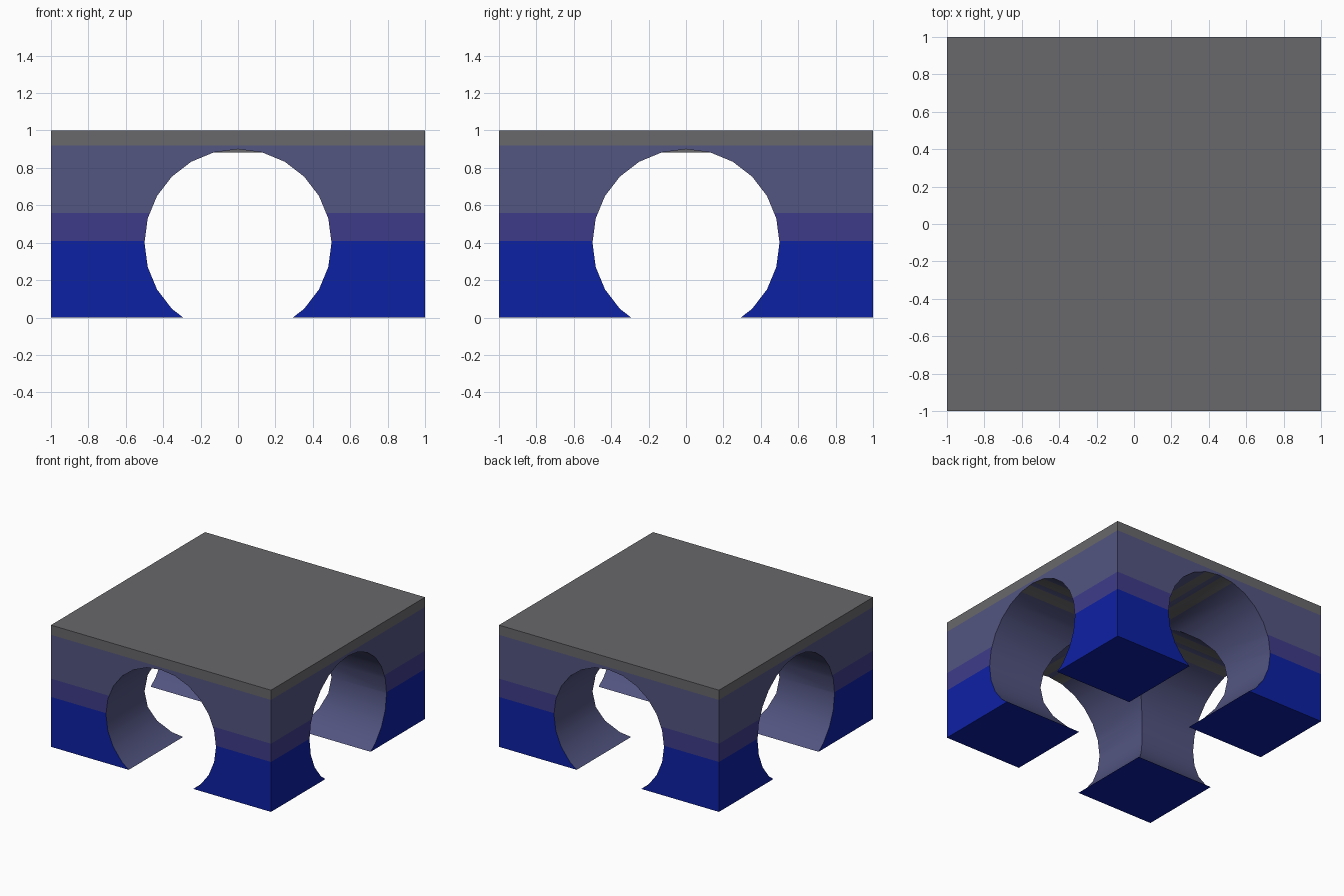
import bpy, bmesh, math
from mathutils import Vector

if "Cube" in bpy.data.objects:
    bpy.data.objects.remove(bpy.data.objects["Cube"])

R, CZ, SIDES = 0.5, 0.4, 24          # tunnel radius, axis height, sides
BANDS = (0.41, 0.56, 0.92)           # colour changes up the walls
FLAT = R * math.sin(math.radians(15))
FLAT_Z = CZ + R * math.cos(math.radians(15))


def material(name, rgb):
    m = bpy.data.materials.new(name)
    m.diffuse_color = (*rgb, 1)
    m.use_nodes = True
    m.node_tree.nodes["Principled BSDF"].inputs["Base Color"].default_value = m.diffuse_color
    return m


mats = [material("deep blue", (0.004, 0.015, 0.37)),
        material("violet blue", (0.048, 0.044, 0.25)),
        material("slate blue", (0.085, 0.09, 0.22)),
        material("grey", (0.14, 0.139, 0.15))]


def new_object(name, bm):
    me = bpy.data.meshes.new(name)
    bmesh.ops.recalc_face_normals(bm, faces=bm.faces[:])
    bm.to_mesh(me)
    bm.free()
    ob = bpy.data.objects.new(name, me)
    bpy.context.collection.objects.link(ob)
    for m in mats:
        me.materials.append(m)
    return ob


def box(name, size, z0, z1, cuts=()):
    bm = bmesh.new()
    bmesh.ops.create_cube(bm, size=1)
    for v in bm.verts:
        v.co = (v.co.x * size, v.co.y * size, z0 + (v.co.z + 0.5) * (z1 - z0))
    for z in cuts:
        bmesh.ops.bisect_plane(bm, geom=bm.verts[:] + bm.edges[:] + bm.faces[:],
                               plane_co=(0, 0, z), plane_no=(0, 0, 1))
    return new_object(name, bm)


def tunnel(name, along_x):
    # round profile, with two extra points marking the stripe at the crown
    pts = [(R * math.sin(2 * math.pi * k / SIDES), CZ + R * math.cos(2 * math.pi * k / SIDES))
           for k in range(SIDES)]
    t = 0.2
    edge = (t * FLAT, CZ + R + t * (FLAT_Z - CZ - R))
    pts = [pts[0], edge] + pts[1:] + [(-edge[0], edge[1])]
    bm = bmesh.new()
    vs = [bm.verts.new((-1.2, u, z) if along_x else (u, -1.2, z)) for u, z in pts]
    f = bm.faces.new(vs)
    ext = bmesh.ops.extrude_face_region(bm, geom=[f])["geom"]
    step = Vector((2.4, 0, 0)) if along_x else Vector((0, 2.4, 0))
    bmesh.ops.translate(bm, vec=step, verts=[g for g in ext if isinstance(g, bmesh.types.BMVert)])
    ob = new_object(name, bm)
    ob.hide_render = True
    return ob


# Block with crossing tunnels
block = box("tunnel_block", 2, 0, 1, BANDS)
bpy.context.view_layer.objects.active = block
for name, along_x in (("cutter_x", True), ("cutter_y", False)):
    cutter = tunnel(name, along_x)
    mod = block.modifiers.new(name, 'BOOLEAN')
    mod.operation, mod.solver, mod.object = 'DIFFERENCE', 'EXACT', cutter
    bpy.ops.object.modifier_apply(modifier=mod.name)
    bpy.data.objects.remove(cutter)

# Outer faces are banded by height; tunnels are slate with grey crown stripes
for p in block.data.polygons:
    c, n = p.center, p.normal
    if max(abs(n.x), abs(n.y), abs(n.z)) > 0.9999:
        p.material_index = sum(c.z > b for b in BANDS)
    else:
        crown = FLAT_Z < c.z < CZ + R - 0.004
        p.material_index = 3 if crown else 2

# Flat plate where the two crowns meet
plate = box("crossing_plate", 2 * FLAT, FLAT_Z, CZ + R + 0.002)
for p in plate.data.polygons:
    p.material_index = 3

bpy.ops.object.select_all(action='DESELECT')
block.select_set(True)
bpy.ops.object.shade_smooth_by_angle(angle=math.radians(30))
